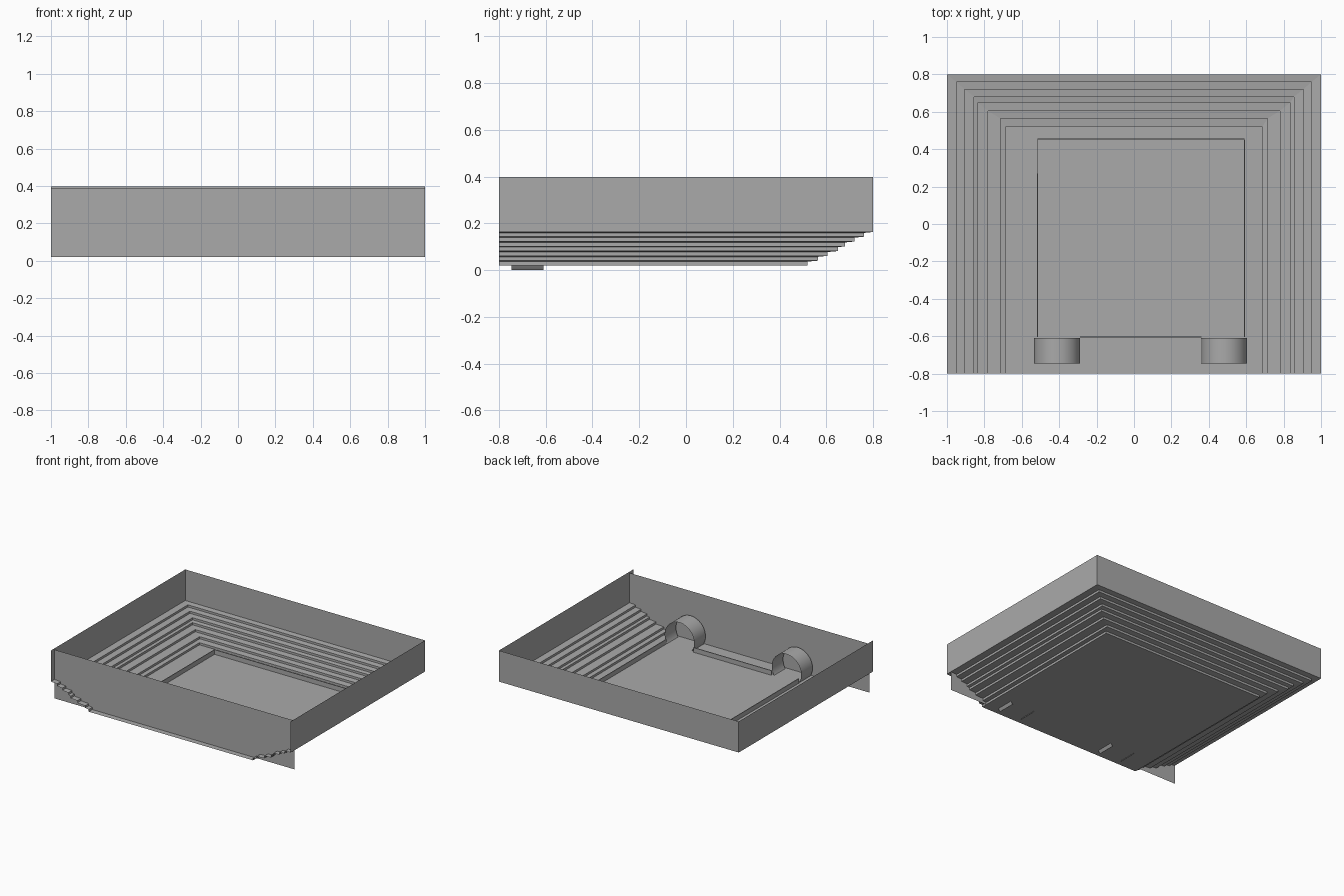
import bpy, math

cube = bpy.data.objects.get("Cube")
if cube:
    bpy.data.objects.remove(cube)

grey = bpy.data.materials.new("concrete_grey")
grey.use_nodes = True
colour = (0.4, 0.4, 0.4, 1)
grey.diffuse_color = colour
grey.node_tree.nodes["Principled BSDF"].inputs["Base Color"].default_value = colour


def add_object(name, verts, faces, smooth=False):
    mesh = bpy.data.meshes.new(name)
    mesh.from_pydata(verts, [], faces)
    mesh.materials.append(grey)
    for poly in mesh.polygons:
        poly.use_smooth = smooth
    obj = bpy.data.objects.new(name, mesh)
    bpy.context.collection.objects.link(obj)
    return obj


def loft(name, rows, smooth=False):
    """Skin a sheet over rows of equal length."""
    n = len(rows[0])
    verts = [p for row in rows for p in row]
    faces = []
    for r in range(len(rows) - 1):
        for a in range(r * n, r * n + n - 1):
            faces.append((a, a + 1, a + 1 + n, a + n))
    return add_object(name, verts, faces, smooth)


FRONT, BACK, FLOOR, LEDGE = -0.8, 0.8, 0.02, 0.163


def u_path(dx, dy, z):
    """U-shaped line, open to the front, inset from the outer walls."""
    x, y = 1 - dx, BACK - dy
    return [(-x, FRONT, z), (-x, y, z), (x, y, z), (x, FRONT, z)]


# Side and back walls
loft("outer_wall", [u_path(0, 0, LEDGE), u_path(0, 0, 0.397)])

# Front wall, a little lower and set back from the terrace ends
loft("front_wall", [[(-1, -0.757, z), (1, -0.757, z)] for z in (FLOOR, 0.387)])

# Terraces: nearly level treads and short risers
x_insets = [0.05, 0.095, 0.145, 0.165, 0.22, 0.285, 0.315]
y_insets = [0.04, 0.08, 0.12, 0.15, 0.195, 0.235, 0.28]
rows = [u_path(0, 0, LEDGE)]
drop = (LEDGE - FLOOR) / len(x_insets)
for i, (dx, dy) in enumerate(zip(x_insets, y_insets)):
    top = LEDGE - drop * i
    rows.append(u_path(dx, dy, top - drop * 0.2))
    rows.append(u_path(dx, dy, top - drop))
loft("terraces", rows)

# Arena floor
add_object("floor", u_path(x_insets[-1], y_insets[-1], FLOOR), [(0, 1, 2, 3)])

# Low boards around the playing area, broken at the hoops
LEFT, RIGHT, NEAR, FAR = 0.59, -0.515, -0.605, 0.455
boards = {
    "side_boards": [(RIGHT, NEAR), (RIGHT, FAR), (LEFT, FAR), (LEFT, NEAR)],
    "front_board": [(-0.29, NEAR), (0.36, NEAR)],
}
for name, path in boards.items():
    board = loft(name, [[(x, y, z) for x, y in path] for z in (FLOOR, 0.055)])
    thick = board.modifiers.new("thickness", "SOLIDIFY")
    thick.thickness = 0.006
    thick.offset = 0

# Arched hoops, open at the bottom and at both ends
RADIUS, HEIGHT, SEGMENTS = 0.123, 0.085, 32
start = -math.asin(HEIGHT / RADIUS)
for side, cx in (("right", -0.411), ("left", 0.482)):
    rows = []
    for y in (-0.745, -0.61):
        row = []
        for i in range(SEGMENTS + 1):
            a = start + (math.pi - 2 * start) * i / SEGMENTS
            row.append((cx + RADIUS * math.cos(a), y, HEIGHT + RADIUS * math.sin(a)))
        rows.append(row)
    loft("hoop_" + side, rows, smooth=True)
